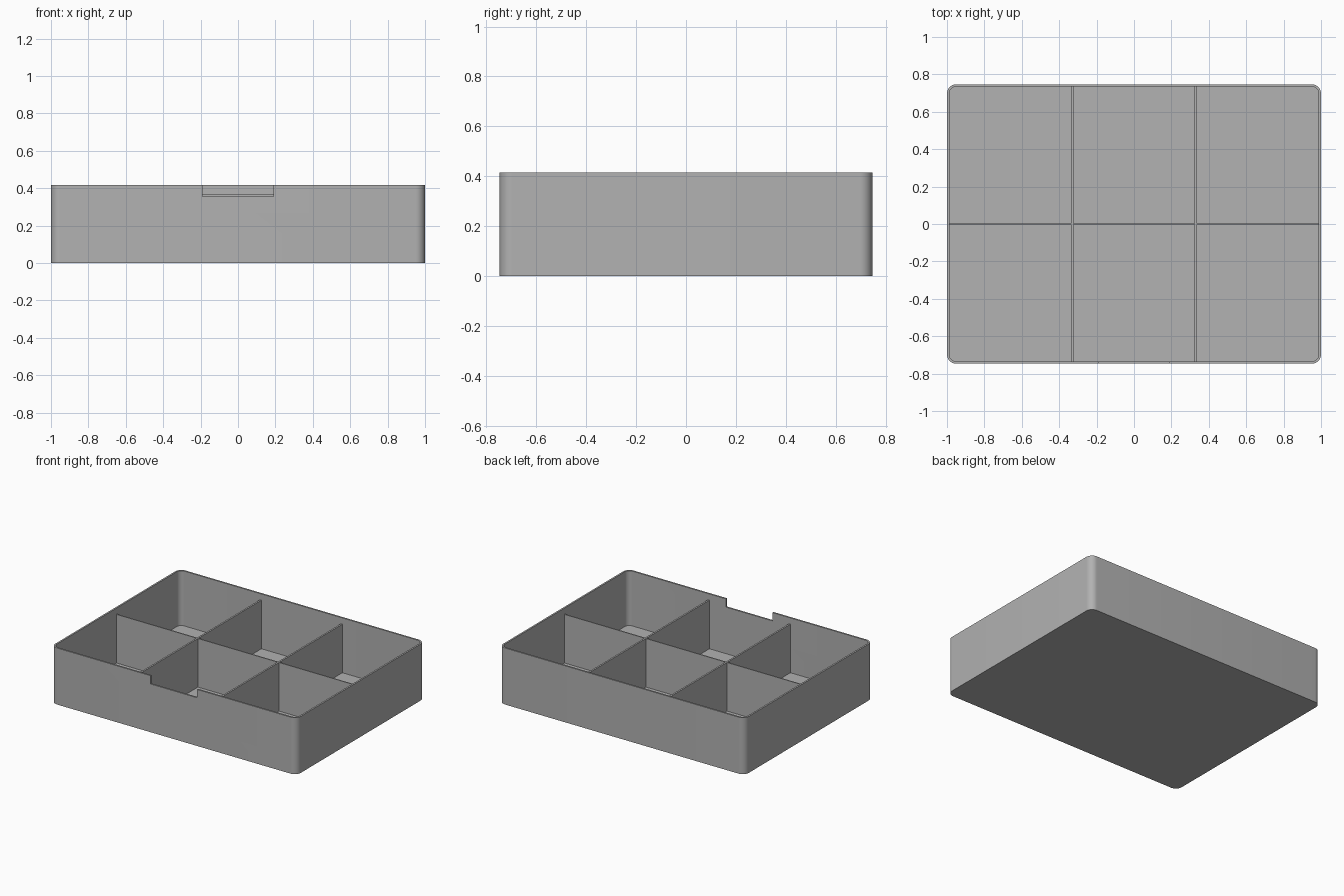
import bpy
import bmesh
import math

WIDTH, DEPTH, HEIGHT = 2.0, 1.494, 0.416
WALL = 0.0125
RADIUS = 0.05
DIVIDER_TOP = 0.37
NOTCH_WIDTH, NOTCH_BOTTOM = 0.38, 0.355

cube = bpy.data.objects.get("Cube")
if cube:
    bpy.data.objects.remove(cube, do_unlink=True)

grey = bpy.data.materials.new("plain grey")
grey.use_nodes = True
colour = (0.445, 0.445, 0.445, 1)
grey.diffuse_color = colour
grey.node_tree.nodes["Principled BSDF"].inputs["Base Color"].default_value = colour


def add_object(name, bm):
    bmesh.ops.recalc_face_normals(bm, faces=bm.faces)
    mesh = bpy.data.meshes.new(name)
    bm.to_mesh(mesh)
    bm.free()
    mesh.materials.append(grey)
    obj = bpy.data.objects.new(name, mesh)
    bpy.context.collection.objects.link(obj)
    return obj


def box(name, low, high):
    bm = bmesh.new()
    bmesh.ops.create_cube(bm, size=1)
    for v in bm.verts:
        v.co = [(a + b) / 2 + c * (b - a) for a, b, c in zip(low, high, v.co)]
    return add_object(name, bm)


def rounded_ring(bm, inset, z, steps=10):
    """Ring of vertices around a rounded rectangle."""
    r = RADIUS - inset
    cx, cy = WIDTH / 2 - RADIUS, DEPTH / 2 - RADIUS
    ring = []
    for quarter, (sx, sy) in enumerate([(1, 1), (-1, 1), (-1, -1), (1, -1)]):
        for i in range(steps + 1):
            a = (quarter + i / steps) * math.pi / 2
            ring.append(bm.verts.new((sx * cx + r * math.cos(a), sy * cy + r * math.sin(a), z)))
    return ring


# Tray shell: outer wall, rim, inner wall and floor
bm = bmesh.new()
rings = [rounded_ring(bm, inset, z) for inset, z in
         [(0, 0), (0, HEIGHT), (WALL, HEIGHT), (WALL, WALL)]]
for lower, upper in zip(rings, rings[1:]):
    for i in range(len(lower)):
        bm.faces.new((lower[i - 1], lower[i], upper[i], upper[i - 1]))
bm.faces.new(rings[0])
bm.faces.new(rings[-1])
tray = add_object("tray", bm)

# Finger notch in the front wall
front = -DEPTH / 2
cutter = box("notch_cutter", (-NOTCH_WIDTH / 2, front - 0.1, NOTCH_BOTTOM),
             (NOTCH_WIDTH / 2, front + 0.1, HEIGHT + 0.1))
cutter.hide_render = True
notch = tray.modifiers.new("notch", "BOOLEAN")
notch.operation = "DIFFERENCE"
notch.solver = "EXACT"
notch.object = cutter
bpy.context.view_layer.objects.active = tray
tray.select_set(True)
bpy.ops.object.modifier_apply(modifier=notch.name)
bpy.data.objects.remove(cutter, do_unlink=True)
bpy.ops.object.shade_smooth_by_angle(angle=math.radians(30))

# Dividers: two across the depth, one along the width
end_x, end_y = WIDTH / 2 - WALL / 2, DEPTH / 2 - WALL / 2
for name, x in (("right_divider", -0.33), ("left_divider", 0.33)):
    box(name, (x - WALL / 2, -end_y, WALL / 2), (x + WALL / 2, end_y, DIVIDER_TOP))
box("long_divider", (-end_x, -0.004, WALL / 2), (end_x, 0.004, DIVIDER_TOP))
